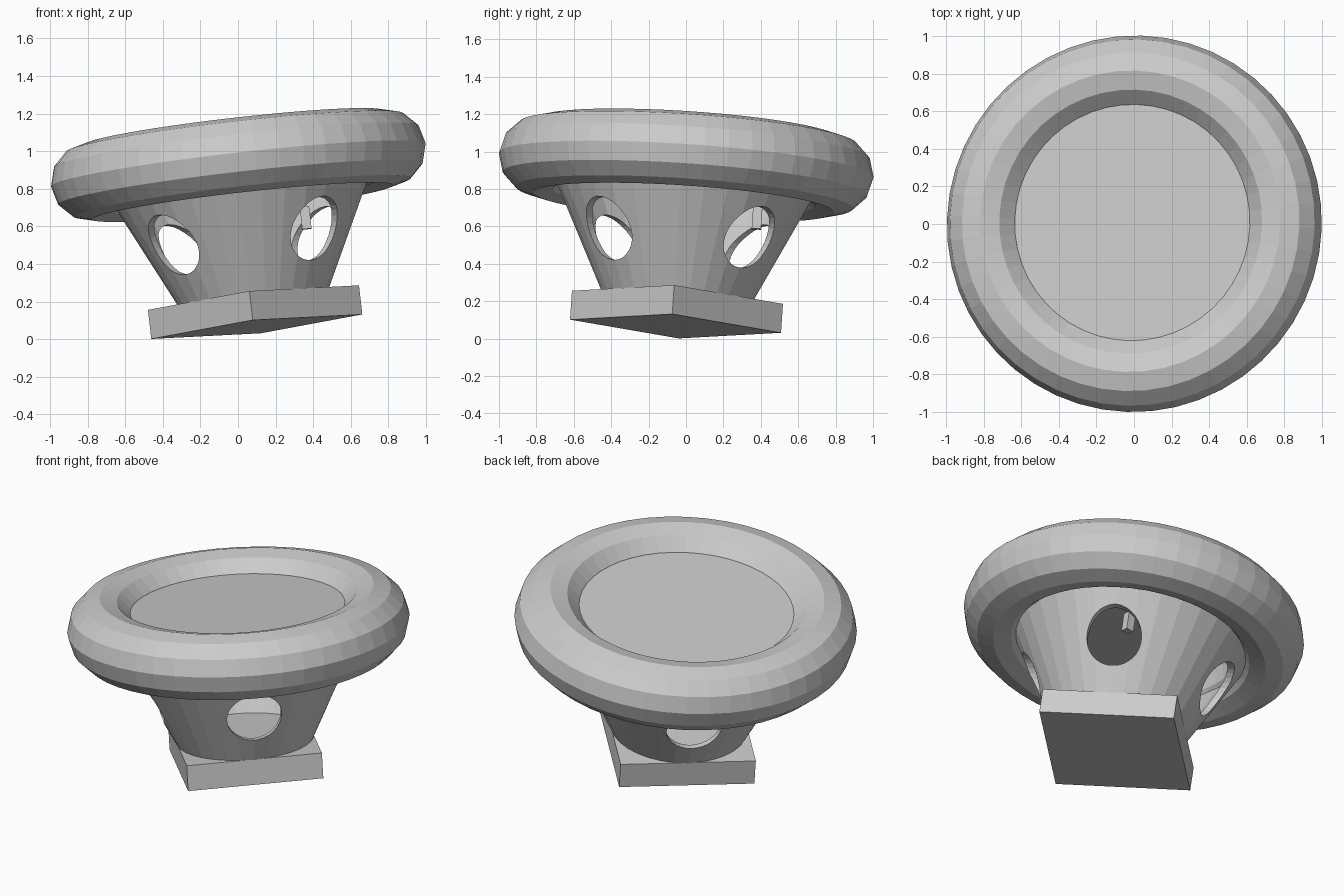
import bpy
from math import radians, pi
from mathutils import Matrix, Vector

if "Cube" in bpy.data.objects:
    bpy.data.objects.remove(bpy.data.objects["Cube"])

# Whole model leans along one axis
AXIS = Vector((-0.113, 0.066, 0.991)).normalized()
TILT = Vector((0, 0, 1)).rotation_difference(AXIS).to_matrix().to_4x4()
FRAME = (Matrix.Translation((0.10, -0.056, 0.066)) @ TILT
         @ Matrix.Rotation(radians(-2), 4, 'Z'))

grey = bpy.data.materials.new("plain grey")
grey.diffuse_color = (0.6, 0.6, 0.6, 1)
grey.use_nodes = True
grey.node_tree.nodes["Principled BSDF"].inputs["Base Color"].default_value = grey.diffuse_color


def finish(name, local):
    ob = bpy.context.object
    ob.name = name
    ob.matrix_world = FRAME @ local
    ob.data.materials.append(grey)
    return ob


def up(t):
    return Matrix.Translation((0, 0, t))


def cone(name, r1, r2, t0, t1):
    bpy.ops.mesh.primitive_cone_add(vertices=32, radius1=r1, radius2=r2, depth=t1 - t0)
    return finish(name, up((t0 + t1) / 2))


def cut(target, cutter):
    mod = target.modifiers.new("cut", 'BOOLEAN')
    mod.operation = 'DIFFERENCE'
    mod.solver = 'EXACT'
    mod.object = cutter
    bpy.context.view_layer.update()
    bpy.ops.object.select_all(action='DESELECT')
    bpy.context.view_layer.objects.active = target
    target.select_set(True)
    bpy.ops.object.modifier_apply(modifier=mod.name)
    bpy.data.objects.remove(cutter, do_unlink=True)


# Square base slab
bpy.ops.mesh.primitive_cube_add(size=1)
finish("base_slab", up(0.078) @ Matrix.Rotation(radians(45 - 45), 4, 'Z')
       @ Matrix.Diagonal((0.80, 0.80, 0.156, 1)))
bpy.context.object.matrix_world = (FRAME @ up(0.078)
                                   @ Matrix.Rotation(radians(45), 4, 'Z')
                                   @ Matrix.Diagonal((0.80, 0.80, 0.156, 1)))

# Hollow flaring body with four round windows
body = cone("hollow_body", 0.40, 0.80, 0.15, 0.965)
cut(body, cone("inner_cutter", 0.38, 0.733, 0.19, 0.92))
for a in (45, 135):
    bpy.ops.mesh.primitive_cylinder_add(vertices=32, radius=0.162, depth=3)
    hole = finish("window_cutter", up(0.46) @ Matrix.Rotation(radians(a), 4, 'Z')
                  @ Matrix.Rotation(pi / 2, 4, 'Y'))
    cut(body, hole)

# Thick ring rim
bpy.ops.mesh.primitive_torus_add(major_segments=48, minor_segments=12,
                                 major_radius=0.804, minor_radius=0.20)
finish("ring_rim", up(0.868))

# Small tab inside one window
bpy.ops.mesh.primitive_cube_add(size=1)
tab = finish("inner_tab", Matrix.Identity(4))
tab.matrix_world = (Matrix.Translation((0.36, 0.38, 0.645)) @ TILT
                    @ Matrix.Diagonal((0.05, 0.05, 0.12, 1)))
